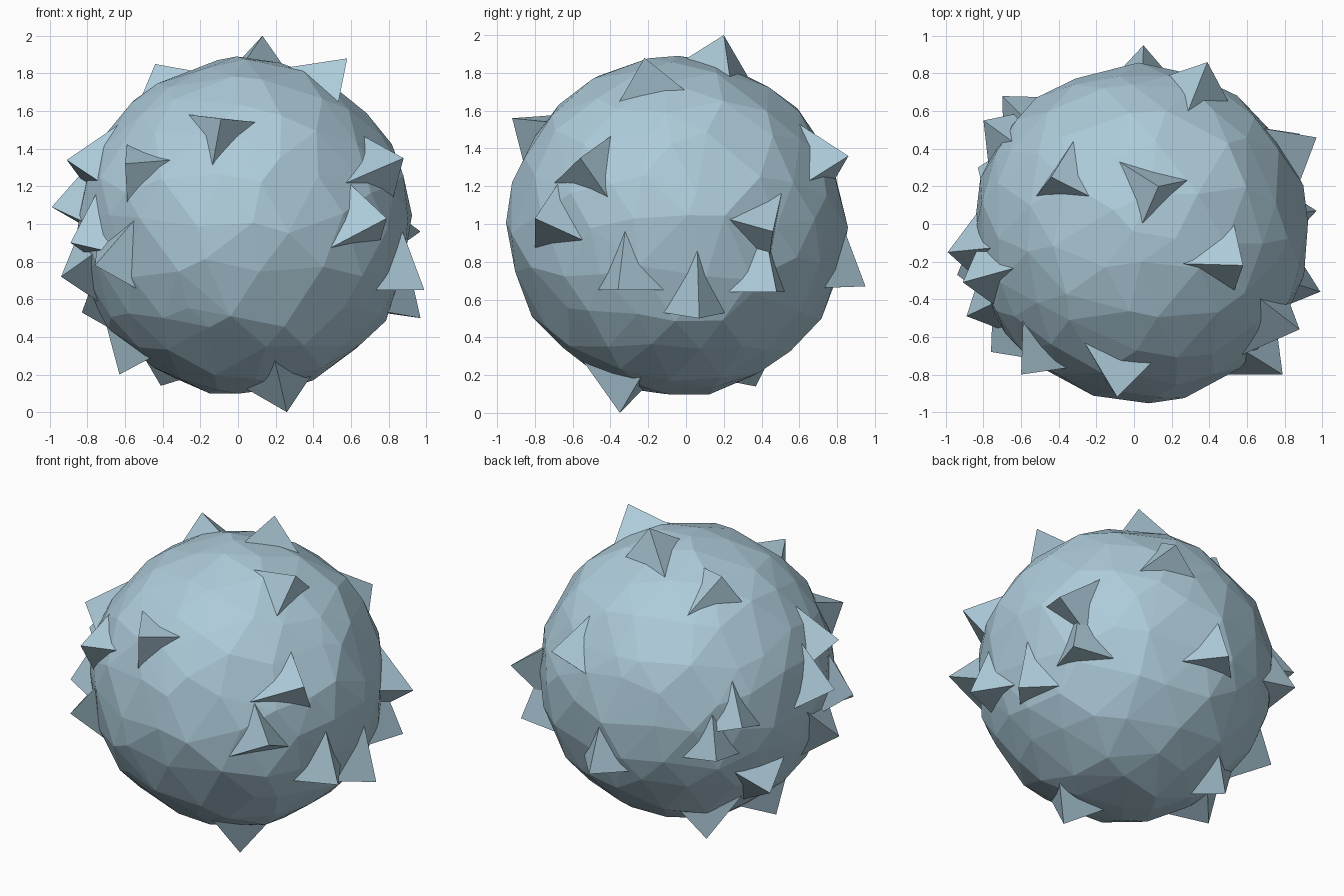
import bpy, bmesh, math, random
from mathutils import Vector, Matrix

if "Cube" in bpy.data.objects:
    bpy.data.objects.remove(bpy.data.objects["Cube"], do_unlink=True)

random.seed(7)
CENTRE = Vector((0.03, -0.05, 0.985))
RADIUS = 0.9
LEFT, RIGHT = Vector((-1, 0, 0)), Vector((1, 0, 0))
FRONT, BACK = Vector((0, -1, 0)), Vector((0, 1, 0))
DOWN, UP = Vector((0, 0, -1)), Vector((0, 0, 1))

ice = bpy.data.materials.new("pale steel blue")
ice.use_nodes = True
colour = (0.42, 0.60, 0.70, 1)
ice.diffuse_color = colour
ice.node_tree.nodes["Principled BSDF"].inputs["Base Color"].default_value = colour


def finish(name, bm):
    bmesh.ops.recalc_face_normals(bm, faces=bm.faces)
    mesh = bpy.data.meshes.new(name)
    bm.to_mesh(mesh)
    bm.free()
    mesh.materials.append(ice)
    obj = bpy.data.objects.new(name, mesh)
    obj.location = CENTRE
    bpy.context.collection.objects.link(obj)
    return obj


# Faceted round body with uneven triangles
bm = bmesh.new()
bmesh.ops.create_icosphere(bm, subdivisions=3, radius=1)
for v in bm.verts:
    nudge = Vector([random.uniform(-1, 1) for _ in range(3)]) * 0.08
    v.co = (v.co + nudge).normalized() * RADIUS * random.uniform(0.985, 1.01)
hull = bmesh.ops.convex_hull(bm, input=bm.verts)
loose = {g for g in hull["geom_interior"] if isinstance(g, bmesh.types.BMVert)}
bmesh.ops.delete(bm, geom=list(loose), context="VERTS")
finish("faceted_body", bm)


# Leaning shard: steep on one side, with a gentle slope towards "lean"
def shard(name, tip, lean, size=0.25):
    tip = Vector(tip) - CENTRE
    normal = tip.normalized()
    along = (lean - normal * lean.dot(normal)).normalized()
    across = normal.cross(along)
    bm = bmesh.new()
    points = [tip]
    for forward, side in ((1.25, 0), (-0.3, 0.8), (-0.3, -0.8)):
        offset = (along * forward + across * side) * size
        points.append((normal * RADIUS + offset).normalized() * RADIUS * 0.97)
    verts = [bm.verts.new(p) for p in points]
    bmesh.ops.convex_hull(bm, input=verts)
    finish(name, bm)


# Tip position and slope direction of each shard
shards = [
    # crown
    (0.13, 0.20, 2.0, BACK + LEFT), (0.58, -0.22, 1.88, LEFT),
    (-0.44, 0.25, 1.85, BACK),
    # front
    (-0.09, -0.92, 1.56, LEFT + UP), (-0.6, -0.8, 1.32, UP + LEFT),
    (0.79, -0.8, 1.03, FRONT + LEFT + DOWN), (-0.76, -0.68, 0.78, RIGHT + UP),
    # right flank
    (-0.91, -0.31, 1.34, UP), (-0.94, -0.27, 0.72, BACK + UP),
    (-0.89, -0.49, 0.9, UP), (-0.99, -0.15, 1.09, UP),
    (-0.83, 0.3, 0.53, DOWN), (-0.8, 0.55, 1.05, UP),
    (-0.7, 0.68, 0.85, UP),
    # left flank
    (0.88, -0.56, 1.35, FRONT), (0.99, -0.36, 0.65, UP),
    (0.97, 0.46, 0.96, UP + BACK), (0.97, 0.07, 0.5, UP),
    (0.88, 0.48, 0.64, UP),
    # back
    (0.39, 0.86, 1.36, UP), (0.05, 0.95, 0.67, UP),
    # underside
    (-0.63, -0.05, 0.2, LEFT), (-0.41, 0.37, 0.14, LEFT),
    (0.26, -0.35, 0.0, FRONT),
]
for i, (x, y, z, lean) in enumerate(shards):
    shard(f"shard_{i + 1}", (x, y, z), lean)
